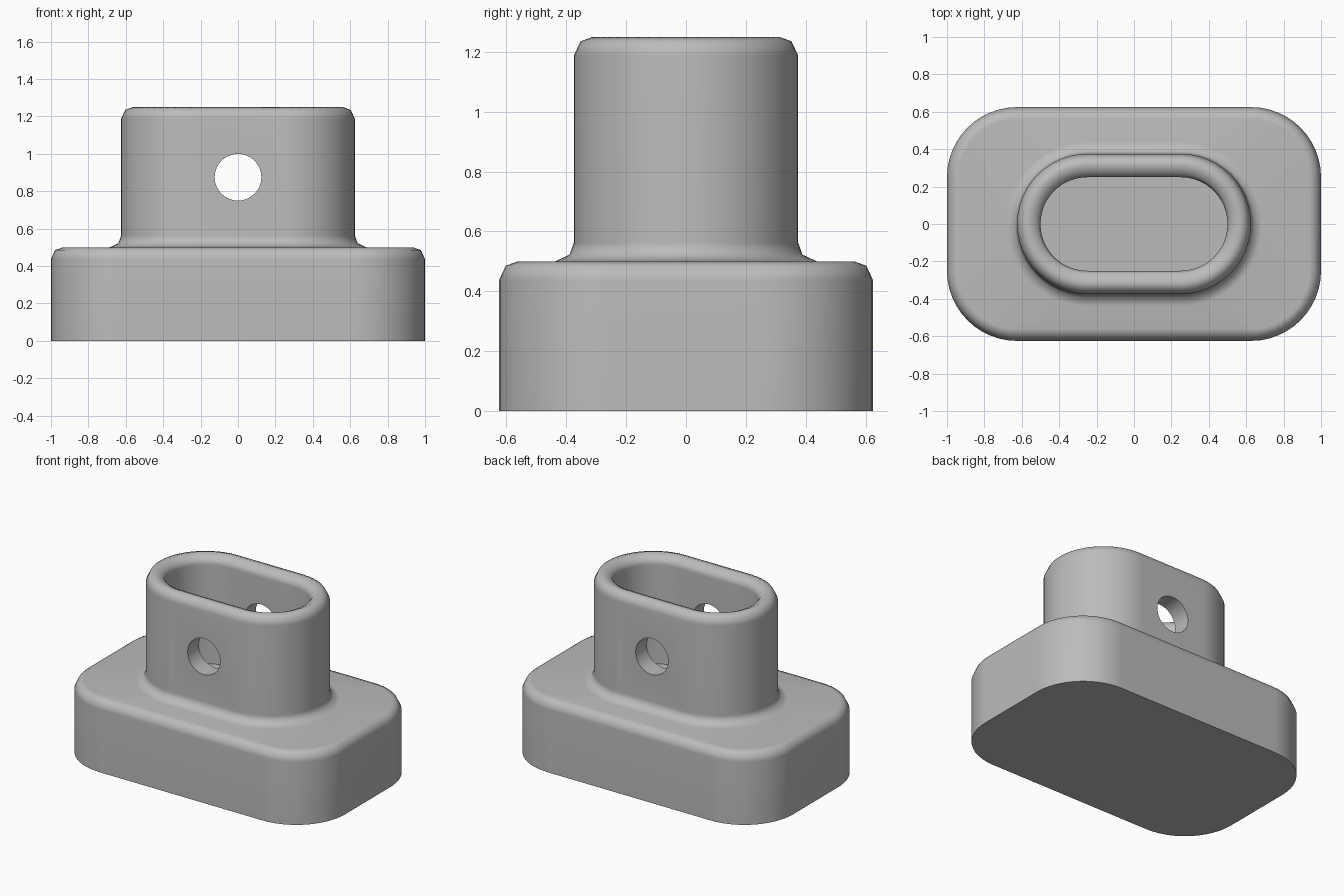
import bpy, bmesh
from math import sin, cos, pi, radians

cube = bpy.data.objects.get("Cube")
if cube:
    bpy.data.objects.remove(cube, do_unlink=True)

R = 0.0625           # fillet radius used on every rounded edge
ARC = 12             # segments per rounded corner
STEPS = [0, radians(50), pi / 2]

grey = bpy.data.materials.new("plain grey")
grey.use_nodes = True
grey.diffuse_color = (0.5, 0.5, 0.5, 1)
grey.node_tree.nodes["Principled BSDF"].inputs["Base Color"].default_value = grey.diffuse_color


def ring(bm, cx, cy, r, z):
    """Rounded rectangle: corner centres at +-cx, +-cy with radius r."""
    verts = []
    for k, (sx, sy) in enumerate([(1, 1), (-1, 1), (-1, -1), (1, -1)]):
        for i in range(ARC + 1):
            a = (k + i / ARC) * pi / 2
            verts.append(bm.verts.new((sx * cx + r * cos(a), sy * cy + r * sin(a), z)))
    return verts


# Sections from the underside, up the outside, over the rim and down the socket
base, boss = (0.625, 0.25), (0.25, 0)
sections = [(base, 0.375, 0)]
sections += [(base, 0.3125 + R * cos(t), 0.4375 + R * sin(t)) for t in STEPS]
sections += [(boss, 0.4375 - R * sin(t), 0.5625 - R * cos(t)) for t in STEPS]
sections += [(boss, 0.3125 + R * cos(t), 1.1875 + R * sin(t)) for t in STEPS]
sections += [(boss, 0.3125 - R * sin(t), 1.1875 + R * cos(t)) for t in STEPS[1:]]
sections += [(boss, 0.25, 0.5)]

bm = bmesh.new()
rings = [ring(bm, *c, r, z) for c, r, z in sections]
# The foot fillet sections run outwards to inwards
for a, b in zip(rings, rings[1:]):
    n = len(a)
    for i in range(n):
        j = (i + 1) % n
        bm.faces.new((a[i], a[j], b[j], b[i]))
bm.faces.new(rings[0][::-1])
bm.faces.new(rings[-1])
bmesh.ops.remove_doubles(bm, verts=bm.verts, dist=1e-5)
bmesh.ops.recalc_face_normals(bm, faces=bm.faces)
mesh = bpy.data.meshes.new("socket_base")
bm.to_mesh(mesh)
bm.free()
mesh.materials.append(grey)
body = bpy.data.objects.new("socket_base", mesh)
bpy.context.collection.objects.link(body)

# Cross hole through both long walls
bpy.ops.mesh.primitive_cylinder_add(vertices=32, radius=0.125, depth=1.2,
                                    location=(0, 0, 0.875), rotation=(pi / 2, 0, 0))
cutter = bpy.context.object
cutter.name = "pin_hole_cutter"
cutter.hide_render = True
cutter.data.materials.append(grey)
cut = body.modifiers.new("pin_hole", "BOOLEAN")
cut.operation = "DIFFERENCE"
cut.solver = "EXACT"
cut.object = cutter

bpy.ops.object.select_all(action="DESELECT")
body.select_set(True)
bpy.context.view_layer.objects.active = body
bpy.ops.object.modifier_apply(modifier=cut.name)
bpy.data.objects.remove(cutter, do_unlink=True)

# Smooth fillets, flat large faces
bpy.ops.object.shade_smooth_by_angle(angle=radians(60))
weighted = body.modifiers.new("flat_faces", "WEIGHTED_NORMAL")
weighted.keep_sharp = True
